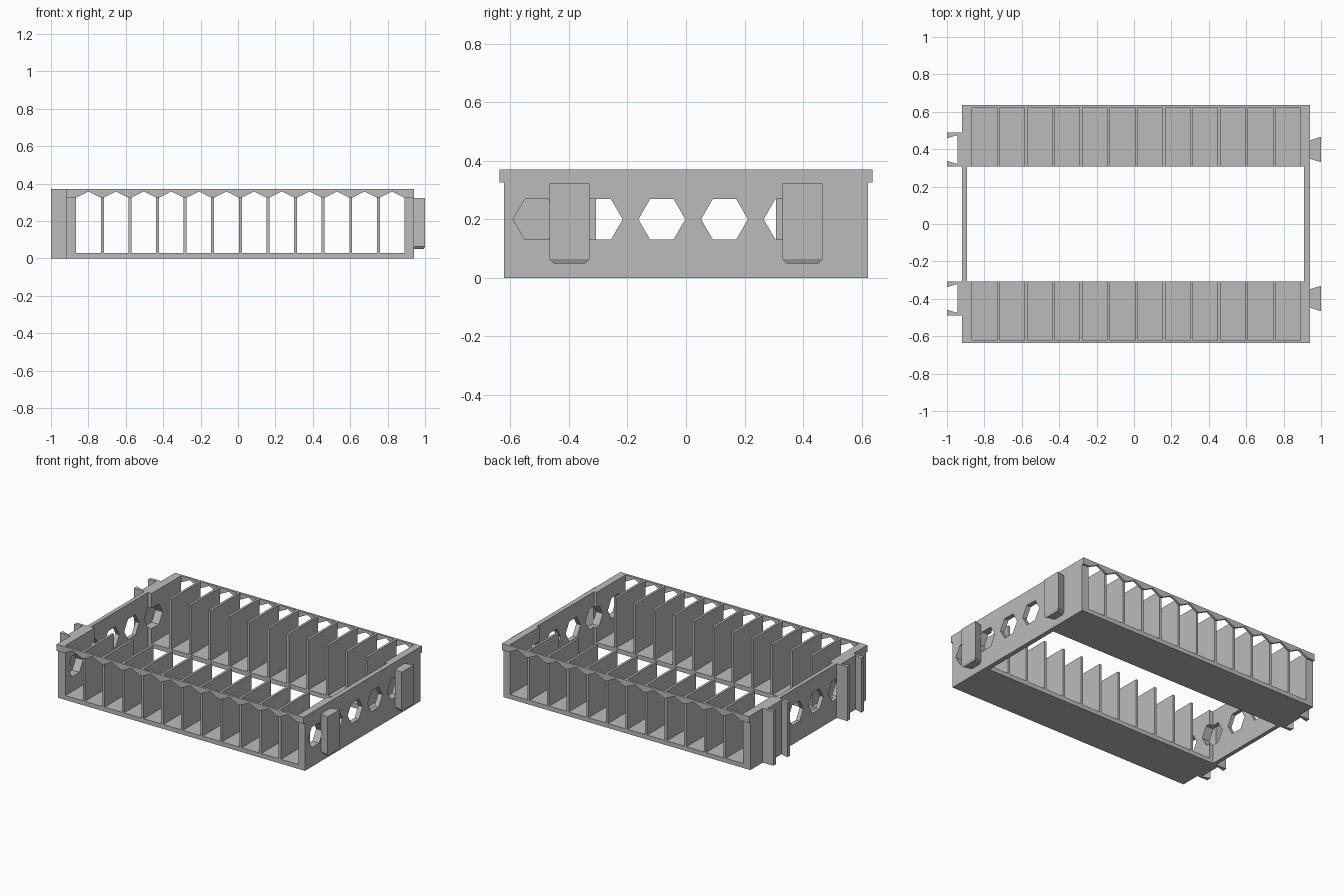
import bpy, bmesh, math
from mathutils import Vector

if "Cube" in bpy.data.objects:
    bpy.data.objects.remove(bpy.data.objects["Cube"])

grey = bpy.data.materials.new("plastic_grey")
grey.diffuse_color = (0.5, 0.5, 0.5, 1)
grey.use_nodes = True
grey.node_tree.nodes["Principled BSDF"].inputs["Base Color"].default_value = grey.diffuse_color

H = 0.37                        # overall height
Y_IN, Y_OUT, Y_LIP = 0.307, 0.622, 0.637
X0, X1 = -0.92, 0.94            # outer faces of the end walls
P0, P1 = -0.865, 0.89           # range of the pockets
N, T = 12, 0.016                # pocket count, divider thickness
W = (P1 - P0 - (N - 1) * T) / N  # pocket width


def loft(name, rings):
    """Solid skinned through rings of equal point count."""
    bm = bmesh.new()
    vs = [[bm.verts.new(p) for p in ring] for ring in rings]
    n = len(vs[0])
    bm.faces.new(vs[0])
    bm.faces.new(vs[-1])
    for a, b in zip(vs, vs[1:]):
        for i in range(n):
            j = (i + 1) % n
            bm.faces.new((a[i], a[j], b[j], b[i]))
    bmesh.ops.recalc_face_normals(bm, faces=bm.faces)
    me = bpy.data.meshes.new(name)
    bm.to_mesh(me)
    bm.free()
    me.materials.append(grey)
    ob = bpy.data.objects.new(name, me)
    bpy.context.collection.objects.link(ob)
    return ob


def prism(name, pts, axis, a, b):
    """Extrude a 2D profile along x, y or z from a to b."""
    place = {"x": lambda u, v, w: (w, u, v),
             "y": lambda u, v, w: (u, w, v),
             "z": lambda u, v, w: (u, v, w)}[axis]
    return loft(name, [[Vector(place(u, v, w)) for u, v in pts] for w in (a, b)])


def box(name, x0, x1, y0, y1, z0, z1):
    return prism(name, [(x0, y0), (x1, y0), (x1, y1), (x0, y1)], "z", z0, z1)


# End walls: thick beside the trays, thin in the middle, with hexagon holes
def end_wall(name, outer, thin, thick):
    wall = prism(name, [(outer, -Y_OUT), (thick, -Y_OUT), (thick, -Y_IN), (thin, -Y_IN),
                        (thin, Y_IN), (thick, Y_IN), (thick, Y_OUT), (outer, Y_OUT)],
                 "z", 0, H)
    for k in range(5):
        yc = -0.51 + 0.2138 * k
        hexagon = [(yc + 0.08 * math.cos(math.pi * i / 3),
                    0.2 + 0.08 * math.sin(math.pi * i / 3)) for i in range(6)]
        cutter = prism("hex_cutter", hexagon, "x", outer - 0.1, outer + 0.1)
        cutter.hide_render = True
        mod = wall.modifiers.new("hex_hole", "BOOLEAN")
        mod.operation = "DIFFERENCE"
        mod.solver = "EXACT"
        mod.object = cutter
        bpy.context.view_layer.objects.active = wall
        bpy.ops.object.modifier_apply(modifier=mod.name)
        bpy.data.objects.remove(cutter)


end_wall("left_wall", X0, X0 + 0.027, P0)
end_wall("right_wall", X1, X1 - 0.032, P1)

# Rail profile: straight top, one peaked notch per pocket below
rail = [(X1, H), (X0, H), (X0, 0.325)]
for i in range(N):
    x = P0 + i * (W + T)
    rail += [(x, 0.325), (x + W / 2, 0.358), (x + W, 0.325)]
rail.append((X1, 0.325))

for side, s in (("back", 1), ("front", -1)):
    y0, y1 = sorted((s * Y_IN, s * Y_OUT))
    # Tray floor, dividers and overhanging rail
    box(side + "_tray_floor", P0, P1, y0, y1, 0, 0.03)
    for i in range(1, N):
        x = P0 + i * (W + T)
        box(f"{side}_divider_{i}", x - T, x, y0, y1, 0.03, H)
    prism(side + "_rail", rail, "y", s * Y_OUT, s * Y_LIP)

    # Dovetail tab on the right wall, chamfered at its lower end
    c = 0.398 * s

    def tab_ring(z, inset):
        a, b = 0.049 - inset, 0.068 - inset
        return [(X1, c - a, z), (1.0 - inset / 2, c - b, z),
                (1.0 - inset / 2, c + b, z), (X1, c + a, z)]

    loft(side + "_dovetail_tab", [tab_ring(0.05, 0.013), tab_ring(0.064, 0), tab_ring(0.323, 0)])

    # Dovetail socket on the left wall
    half = [(X0, 0.091), (-1.0, 0.091), (-1.0, 0.06), (-0.945, 0.077)]
    socket = half + [(x, -y) for x, y in reversed(half)]
    prism(side + "_dovetail_socket", [(x, y + c) for x, y in socket], "z", 0, H)
